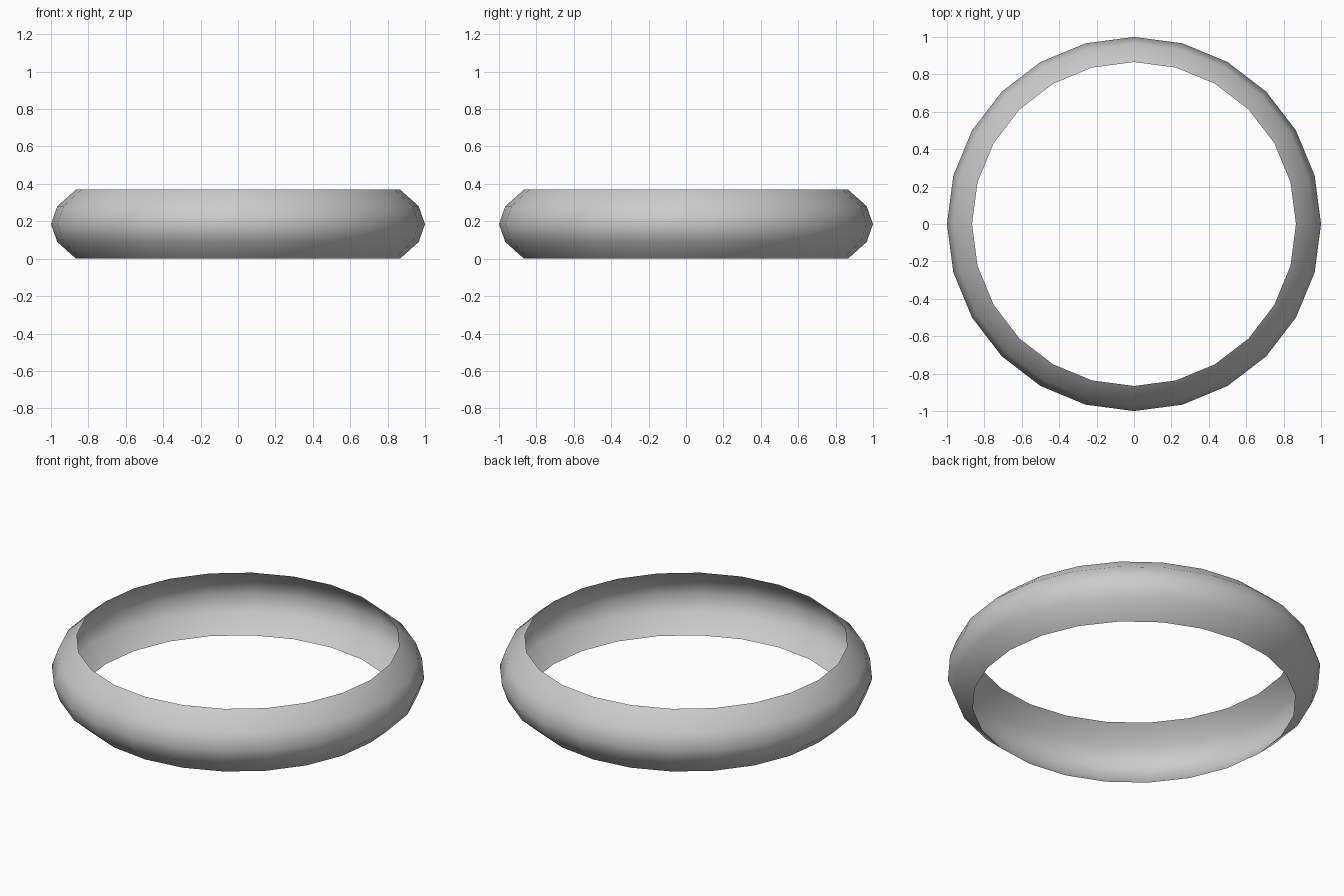
import bpy, bmesh
from math import sin, cos, pi, radians

if "Cube" in bpy.data.objects:
    bpy.data.objects.remove(bpy.data.objects["Cube"])

SEGMENTS = 24
HALF_HEIGHT = 0.185

# Band profile: the middle five latitudes of a flattened sphere
profile = [(cos(radians(a)), HALF_HEIGHT * (1 + sin(radians(a)) / sin(radians(30))))
           for a in (-30, -15, 0, 15, 30)]

# Spin the profile into an open, thin-walled ring
bm = bmesh.new()
rings = [[bm.verts.new((r * cos(2 * pi * i / SEGMENTS), r * sin(2 * pi * i / SEGMENTS), z))
          for i in range(SEGMENTS)] for r, z in profile]
for low, high in zip(rings, rings[1:]):
    for i in range(SEGMENTS):
        j = (i + 1) % SEGMENTS
        bm.faces.new((low[i], low[j], high[j], high[i])).smooth = True

mesh = bpy.data.meshes.new("ring_band")
bm.to_mesh(mesh)
bm.free()
ring = bpy.data.objects.new("ring_band", mesh)
bpy.context.collection.objects.link(ring)
